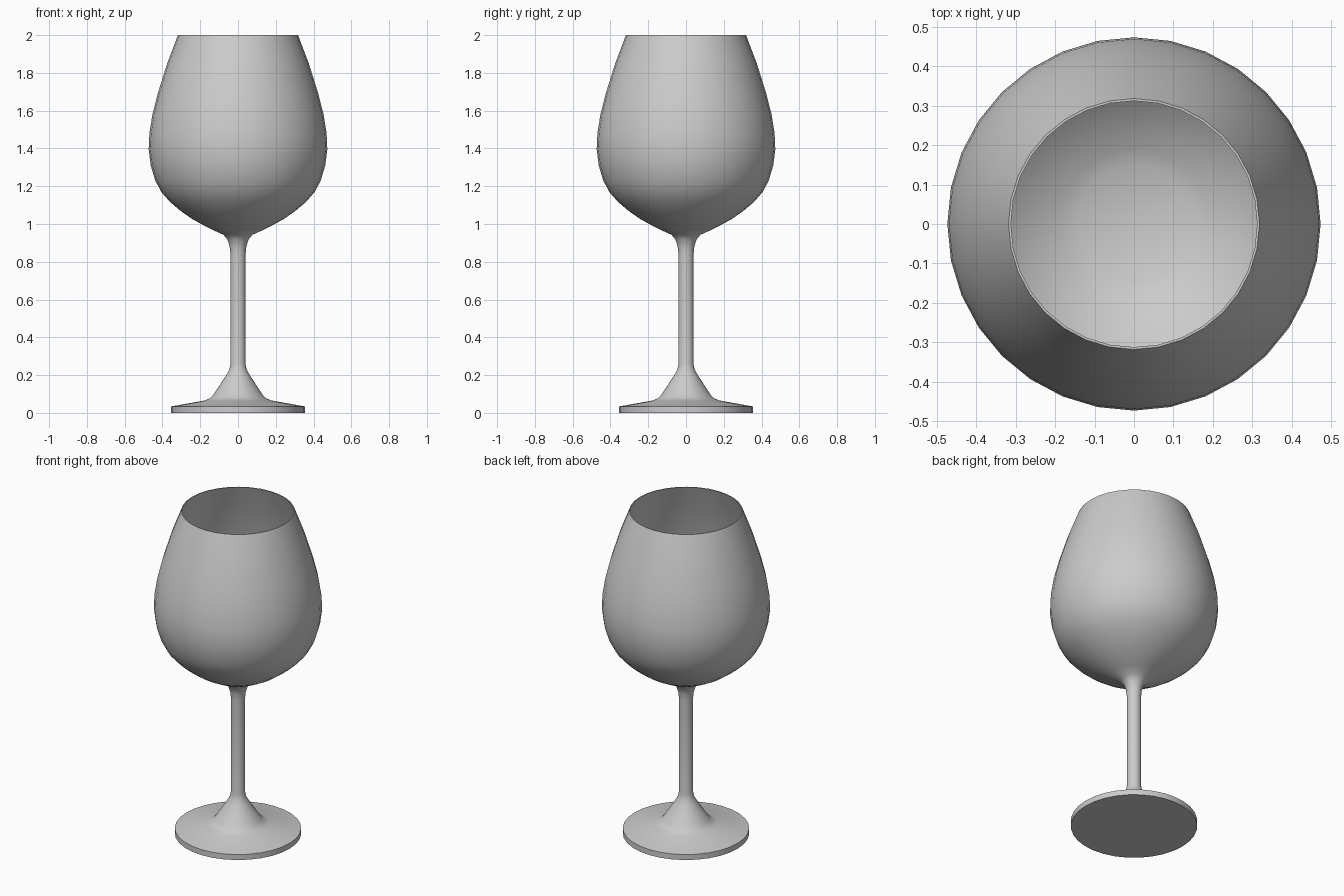
import bpy, bmesh, math

if "Cube" in bpy.data.objects:
    bpy.data.objects.remove(bpy.data.objects["Cube"])

SEGMENTS = 32


def lathe(name, profile, segments=SEGMENTS):
    """Revolve an (r, z) profile around the z axis."""
    bm = bmesh.new()
    verts = [bm.verts.new((r, 0, z)) for r, z in profile]
    edges = [bm.edges.new(pair) for pair in zip(verts, verts[1:])]
    bmesh.ops.spin(bm, geom=verts + edges, cent=(0, 0, 0), axis=(0, 0, 1),
                   angle=2 * math.pi, steps=segments, use_duplicate=False)
    bmesh.ops.remove_doubles(bm, verts=bm.verts[:], dist=1e-4)
    bmesh.ops.recalc_face_normals(bm, faces=bm.faces[:])
    mesh = bpy.data.meshes.new(name)
    bm.to_mesh(mesh)
    bm.free()
    obj = bpy.data.objects.new(name, mesh)
    bpy.context.collection.objects.link(obj)
    bpy.context.view_layer.objects.active = obj
    obj.select_set(True)
    bpy.ops.object.shade_smooth_by_angle(angle=math.radians(40))
    return obj


# Foot: flat disc, shallow slope, then a cone into the stem
foot = [(0, 0), (0.355, 0), (0.355, 0.034), (0.175, 0.066), (0.15, 0.077),
        (0.13, 0.097), (0.062, 0.2), (0.045, 0.232), (0.04, 0.26)]

# Stem: thin and straight, flaring under the bowl
stem = [(0.04, 0.84), (0.044, 0.88), (0.056, 0.918), (0.077, 0.943)]

# Bowl outside, from the flare up to the rim
bowl = [(0.13, 0.967), (0.185, 0.995), (0.245, 1.028), (0.305, 1.07),
        (0.36, 1.117), (0.405, 1.168), (0.438, 1.23), (0.462, 1.31),
        (0.473, 1.395), (0.469, 1.48), (0.453, 1.58), (0.425, 1.69),
        (0.375, 1.85), (0.318, 2.0)]

# Bowl inside: the same wall moved in, ending on a flat floor
wall = 0.006
inside = [(r - wall, z) for r, z in reversed(bowl[2:])]
inside += [(0.19, 1.005), (0.147, 0.985), (0, 0.98)]

lathe("wine_glass", foot + stem + bowl + inside)
